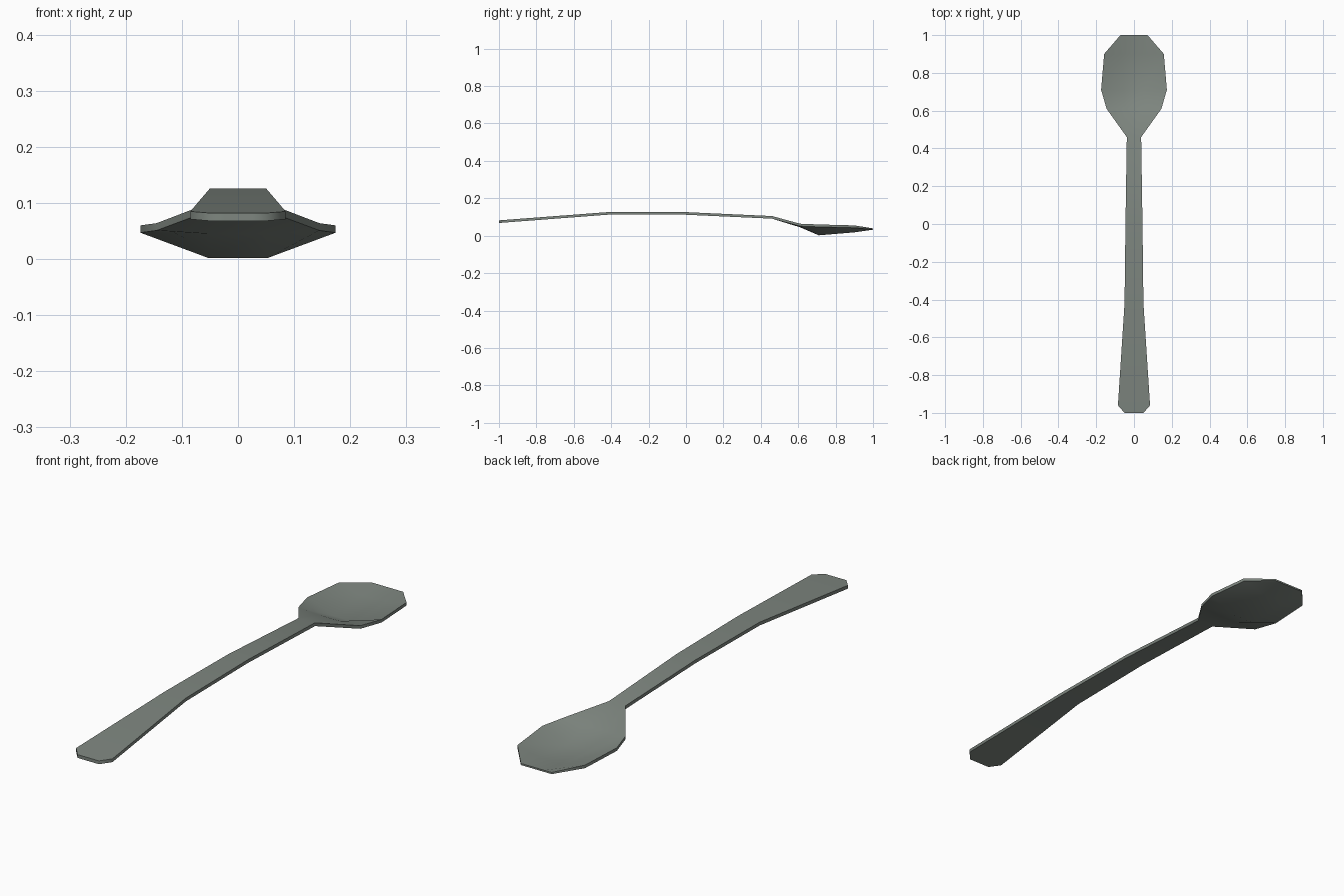
import bpy, bmesh

if "Cube" in bpy.data.objects:
    bpy.data.objects.remove(bpy.data.objects["Cube"])

steel = bpy.data.materials.new("grey green metal")
steel.diffuse_color = (0.21, 0.24, 0.215, 1)
steel.use_nodes = True
steel.node_tree.nodes["Principled BSDF"].inputs["Base Color"].default_value = steel.diffuse_color

# stations along the spoon: y, rim half width, rim top z, floor half width, floor top z
stations = [
    (-1.00, 0.050, 0.082, 0.025, 0.082),
    (-0.96, 0.085, 0.085, 0.040, 0.085),
    (-0.42, 0.050, 0.126, 0.025, 0.126),
    (0.00, 0.045, 0.126, 0.022, 0.126),
    (0.46, 0.038, 0.105, 0.019, 0.105),
    (0.61, 0.145, 0.064, 0.050, 0.058),
    (0.71, 0.174, 0.060, 0.053, 0.015),
    (0.90, 0.158, 0.055, 0.060, 0.031),
    (1.00, 0.072, 0.039, 0.036, 0.039),
]
THICK = [0.014] * 5 + [0.013, 0.013, 0.013, 0.007]

# closed loft: each ring runs across the top and back along the underside
bm = bmesh.new()
rings = []
for (y, w, zr, f, zf), t in zip(stations, THICK):
    top = [(-w, zr), (-f, zf), (f, zf), (w, zr)]
    under = [(x, z - t) for x, z in reversed(top)]
    rings.append([bm.verts.new((x, y, z)) for x, z in top + under])
for a, b in zip(rings, rings[1:]):
    for i in range(8):
        j = (i + 1) % 8
        bm.faces.new((a[i], a[j], b[j], b[i]))

# end caps
for r in (rings[0], rings[-1]):
    for i in range(3):
        bm.faces.new((r[i], r[i + 1], r[6 - i], r[7 - i]))
bmesh.ops.recalc_face_normals(bm, faces=bm.faces)

mesh = bpy.data.meshes.new("spoon")
bm.to_mesh(mesh)
bm.free()
mesh.materials.append(steel)
spoon = bpy.data.objects.new("spoon", mesh)
bpy.context.collection.objects.link(spoon)

# smooth top and underside, crisp rim edge
bpy.context.view_layer.objects.active = spoon
spoon.select_set(True)
bpy.ops.object.shade_smooth_by_angle(angle=1.0)
